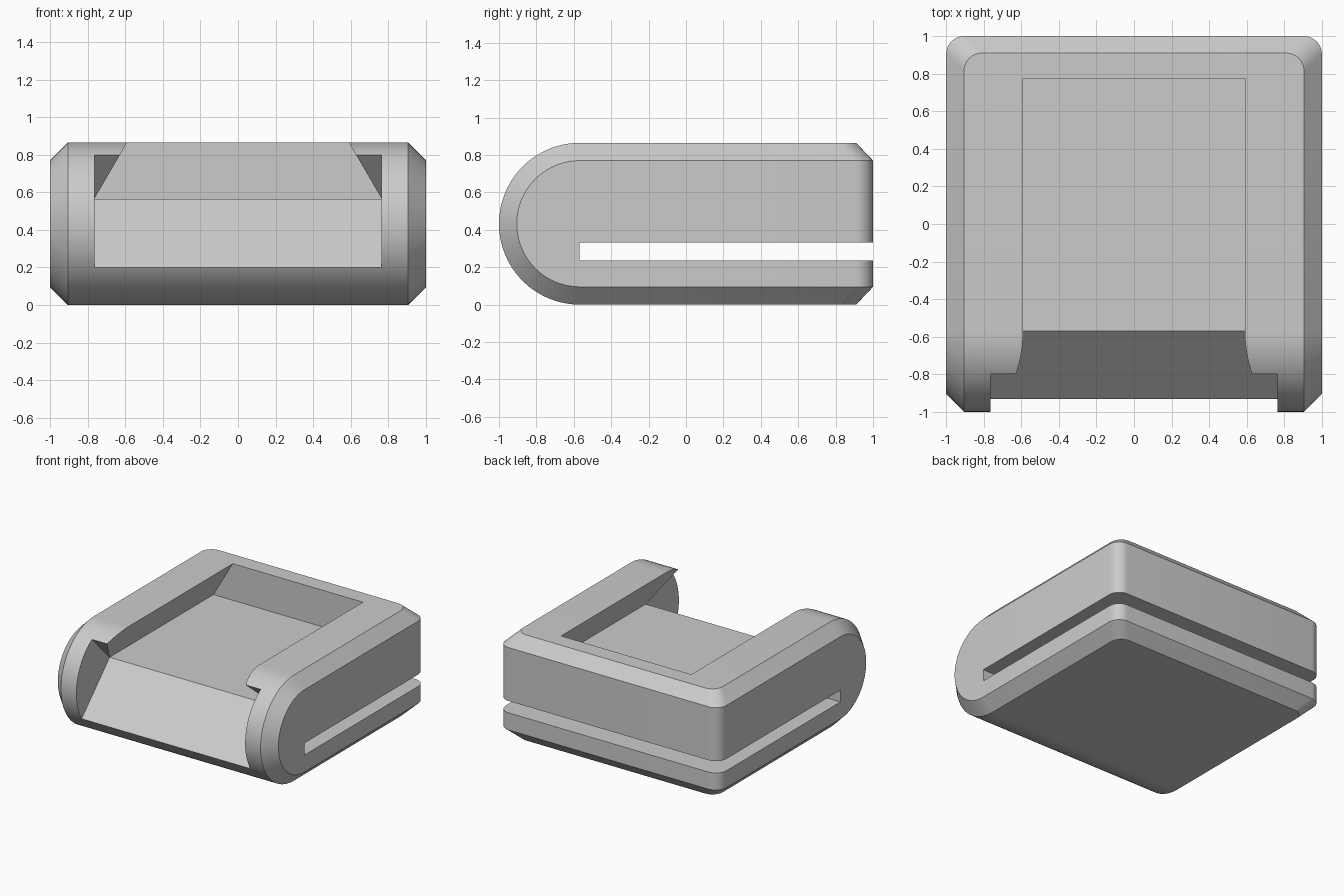
import bpy, bmesh
from math import sin, cos, pi, radians

if "Cube" in bpy.data.objects:
    bpy.data.objects.remove(bpy.data.objects["Cube"])

H, CH = 0.865, 0.095          # body height, chamfer size
R, YC = H / 2, -1 + H / 2     # front nose radius and centre


def make(name, verts, faces=None):
    """Mesh object from faces, or from the convex hull of the points."""
    bm = bmesh.new()
    vs = [bm.verts.new(v) for v in verts]
    if faces:
        for f in faces:
            bm.faces.new([vs[i] for i in f])
    else:
        res = bmesh.ops.convex_hull(bm, input=vs)
        loose = [v for v in bm.verts if not v.link_faces]
        bmesh.ops.delete(bm, geom=loose, context='VERTS')
        bmesh.ops.dissolve_limit(bm, angle_limit=radians(0.5),
                                 verts=bm.verts, edges=bm.edges)
    bmesh.ops.recalc_face_normals(bm, faces=bm.faces)
    me = bpy.data.meshes.new(name)
    bm.to_mesh(me)
    bm.free()
    ob = bpy.data.objects.new(name, me)
    bpy.context.collection.objects.link(ob)
    return ob


# Body: chamfered slab with a half-round front and rounded back corners
pts = []
N = 40
for s in (-1, 1):
    for i in range(N + 1):
        a = pi / 2 + pi * i / N
        for x, r in ((1, R - CH), (1 - CH, R)):
            pts.append((s * x, YC + r * cos(a), R + r * sin(a)))
    for i in range(9):
        a = pi / 2 * i / 8
        c, d = cos(a), sin(a)
        for z in (CH, H - CH):
            pts.append((s * (0.905 + 0.095 * c), 0.905 + 0.095 * d, z))
        for z in (0, H):
            pts.append((s * (0.81 + 0.095 * c), 0.815 + 0.095 * d, z))
body = make("clip_body", pts)


def cut(name, verts):
    """Subtract a convex cutter from the body."""
    c = make(name, verts)
    c.hide_render = True
    c.hide_set(True)
    m = body.modifiers.new(name, 'BOOLEAN')
    m.operation, m.solver, m.object = 'DIFFERENCE', 'EXACT', c
    bpy.context.view_layer.objects.active = body
    bpy.ops.object.modifier_apply(modifier=name)
    bpy.data.objects.remove(c)


# Side and back slot
cut("slot_cutter", [(x, y, z) for x in (-1.2, 1.2) for y in (-0.57, 1.2)
                    for z in (0.235, 0.332)])
# Dovetail pocket, open at the front
cut("pocket_cutter", [(s * x, y, z) for s in (-1, 1) for y in (-1.2, 0.775)
                      for x, z in ((0.765, 0.565), (0.5696, 0.9))])
# Wedge notch across the nose
cut("notch_cutter", [(x, y, z) for x in (-0.765, 0.765)
                     for y, z in ((-0.57, 0.565), (-1.1, 1.107), (-1.1, 0.028))])

body.select_set(True)
bpy.context.view_layer.objects.active = body
bpy.ops.object.shade_smooth_by_angle(angle=radians(20))
